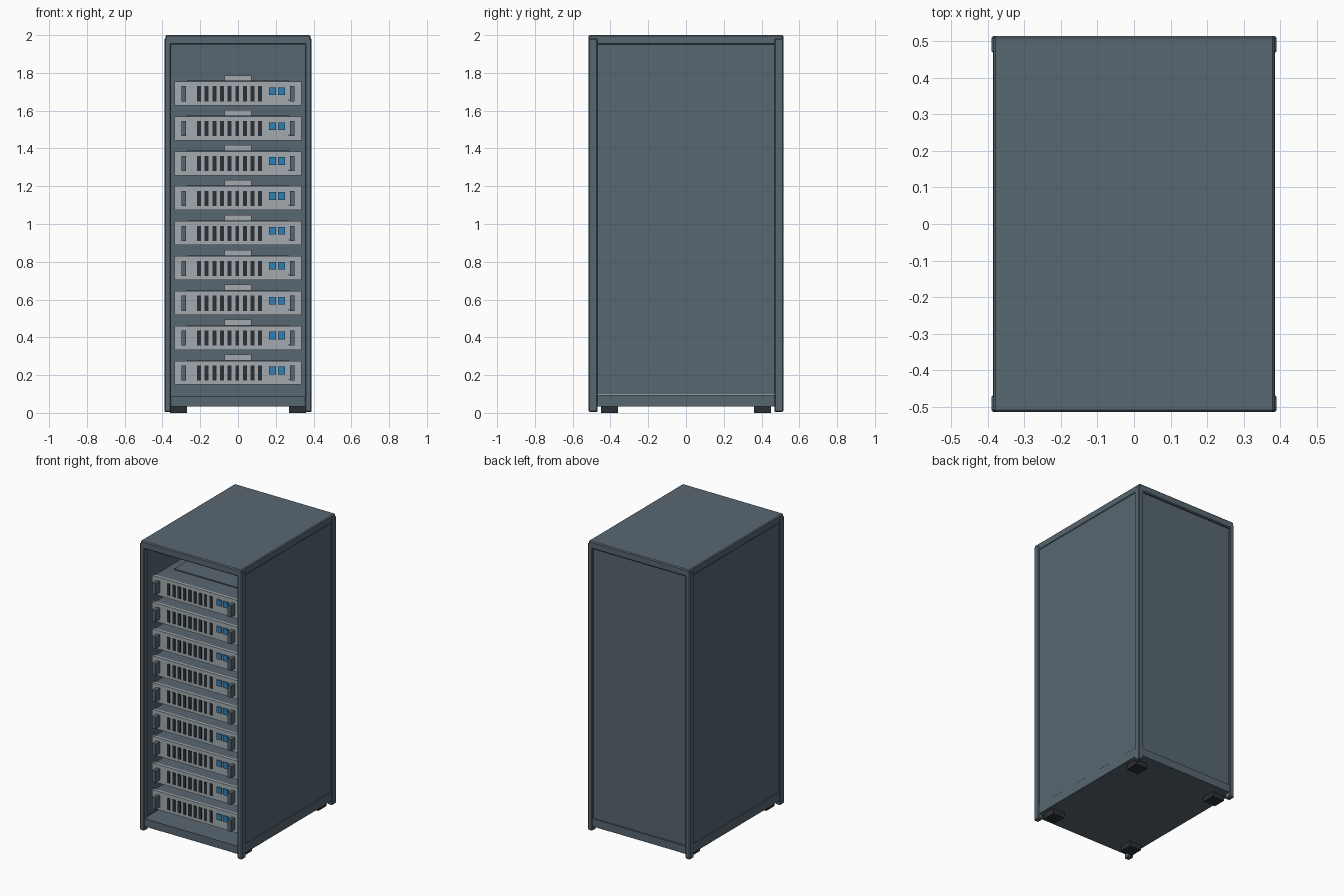
import bpy
import bmesh
from mathutils import Vector

if "Cube" in bpy.data.objects:
    bpy.data.objects.remove(bpy.data.objects["Cube"])


def material(name, rgb):
    m = bpy.data.materials.new(name)
    m.diffuse_color = (*rgb, 1)
    m.use_nodes = True
    m.node_tree.nodes["Principled BSDF"].inputs["Base Color"].default_value = m.diffuse_color
    return m


SLATE = material("slate", (0.098, 0.135, 0.165))
GREY = material("light grey", (0.36, 0.40, 0.43))
BLACK = material("charcoal", (0.024, 0.030, 0.037))
BLUE = material("blue", (0.030, 0.215, 0.470))


def boxes(name, spans, mat, bevel=0.0):
    """One object made of boxes, each given as x0, x1, y0, y1, z0, z1."""
    bm = bmesh.new()
    for x0, x1, y0, y1, z0, z1 in spans:
        verts = bmesh.ops.create_cube(bm, size=1)["verts"]
        size = Vector((x1 - x0, y1 - y0, z1 - z0))
        mid = Vector((x0 + x1, y0 + y1, z0 + z1)) / 2
        for v in verts:
            v.co = Vector(a * b for a, b in zip(v.co, size)) + mid
    mesh = bpy.data.meshes.new(name)
    bm.to_mesh(mesh)
    bm.free()
    mesh.materials.append(mat)
    ob = bpy.data.objects.new(name, mesh)
    bpy.context.collection.objects.link(ob)
    if bevel:
        mod = ob.modifiers.new("edge", "BEVEL")
        mod.width = bevel
        mod.segments = 1
    return ob


def mirror(span, x=True, y=False):
    """Repeat a span across the x and/or y centre planes."""
    out = [span]
    if x:
        out += [(-b, -a, *r) for a, b, *r in out]
    if y:
        out += [(a, b, -d, -c, *r) for a, b, c, d, *r in out]
    return out


# Cabinet frame
boxes("corner_post", mirror((0.355, 0.39, 0.468, 0.515, 0.004, 1.983), y=True), SLATE, 0.005)
boxes("roof", [(-0.385, 0.385, -0.515, 0.515, 1.95, 2.0)], SLATE, 0.006)
boxes("base", [(-0.383, 0.383, -0.51, 0.51, 0.035, 0.088)], SLATE)
boxes("side_rail", mirror((0.36, 0.386, -0.468, 0.468, 0.035, 0.095)), SLATE)
boxes("side_panel", mirror((0.36, 0.383, -0.468, 0.468, 0.098, 1.95)), SLATE)
boxes("back_panel", [(-0.36, 0.36, 0.475, 0.50, 0.088, 1.95)], SLATE)
boxes("foot", mirror((0.27, 0.36, 0.36, 0.45, 0.0, 0.036), y=True), BLACK)

# Stack of nine servers
parts = {k: [] for k in ("chassis", "lid", "rear_tab", "faceplate", "handle",
                         "latch", "vent", "port")}
for i in range(9):
    z = 0.149 + i * 0.1848
    parts["chassis"].append((-0.325, 0.325, -0.445, 0.36, z + 0.002, z + 0.124))
    parts["lid"].append((-0.27, 0.27, -0.31, 0.30, z + 0.12, z + 0.131))
    parts["rear_tab"].append((-0.072, 0.072, 0.20, 0.26, z + 0.125, z + 0.16))
    parts["faceplate"].append((-0.335, 0.335, -0.46, -0.442, z, z + 0.127))
    parts["handle"] += mirror((0.275, 0.30, -0.507, -0.455, z + 0.022, z + 0.102))
    parts["latch"].append((0.266, 0.276, -0.466, -0.455, z + 0.024, z + 0.031))
    for j in range(9):
        x = -0.206 + j * 0.0404
        parts["vent"].append((x - 0.0105, x + 0.0105, -0.465, -0.458, z + 0.022, z + 0.102))
    for x in (0.164, 0.212):
        parts["port"].append((x, x + 0.037, -0.468, -0.458, z + 0.055, z + 0.096))

colours = {"rear_tab": GREY, "faceplate": GREY, "vent": BLACK, "port": BLUE}
for name, spans in parts.items():
    boxes("server_" + name, spans, colours.get(name, SLATE))
